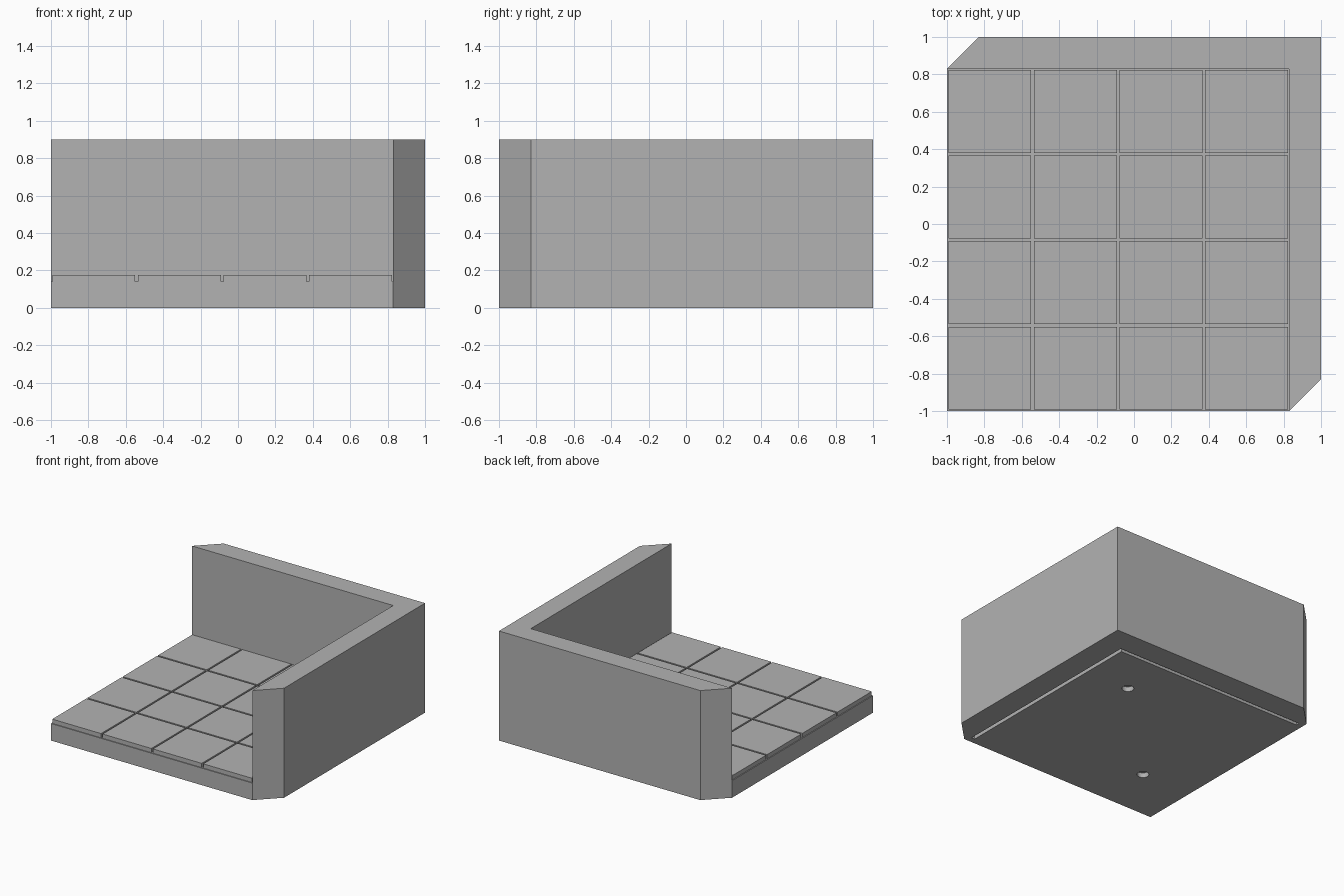
import bpy, bmesh

if "Cube" in bpy.data.objects:
    bpy.data.objects.remove(bpy.data.objects["Cube"])

stone = bpy.data.materials.new("stone_grey")
stone.diffuse_color = (0.45, 0.45, 0.45, 1)
stone.use_nodes = True
stone.node_tree.nodes["Principled BSDF"].inputs["Base Color"].default_value = stone.diffuse_color

FLOOR, JOINT, HEIGHT = 0.175, 0.14, 0.9   # tile top, joint bottom, wall top
INNER = 0.83                              # inside face of the walls
PITCH = (INNER + 1) / 4                   # tile spacing
GAP = 0.014                               # joint width


def prism(name, outline, z0, z1):
    """Extrude a counter-clockwise outline from z0 to z1."""
    bm = bmesh.new()
    face = bm.faces.new([bm.verts.new((x, y, z0)) for x, y in outline])
    top = bmesh.ops.extrude_face_region(bm, geom=[face])["geom"]
    verts = [v for v in top if isinstance(v, bmesh.types.BMVert)]
    bmesh.ops.translate(bm, verts=verts, vec=(0, 0, z1 - z0))
    bmesh.ops.recalc_face_normals(bm, faces=bm.faces)
    mesh = bpy.data.meshes.new(name)
    bm.to_mesh(mesh)
    bm.free()
    obj = bpy.data.objects.new(name, mesh)
    bpy.context.collection.objects.link(obj)
    return obj


def rect(x0, x1, y0, y1):
    return [(x0, y0), (x1, y0), (x1, y1), (x0, y1)]


def cut(target, cutter):
    """Subtract the cutter from the target and remove it."""
    mod = target.modifiers.new("cut", 'BOOLEAN')
    mod.operation, mod.solver, mod.object = 'DIFFERENCE', 'EXACT', cutter
    bpy.context.view_layer.objects.active = target
    bpy.ops.object.modifier_apply(modifier=mod.name)
    bpy.data.objects.remove(cutter)


# Corner block with chamfered wall ends
room = prism("corner_walls_and_floor",
             [(-1, -1), (INNER, -1), (1, -INNER), (1, 1), (-INNER, 1), (-1, INNER)], 0, HEIGHT)

# Open space above the floor, leaving the two walls
cut(room, prism("room_space", rect(-1.2, INNER, -1.2, INNER), FLOOR, 1.2))

# Floor tile joints, half width at the floor edges
for i in range(5):
    c = -1 + i * PITCH
    a = c - GAP / 2 if i else -1.2
    b = min(c + GAP / 2, INNER)
    cut(room, prism("joint_x", rect(a, b, -1.2, INNER), JOINT, 0.3))
    cut(room, prism("joint_y", rect(-1.2, INNER, a, b), JOINT, 0.3))

# L-shaped groove under the floor
cut(room, prism("groove", [(-0.95, 0.77), (0.77, 0.77), (0.77, -0.95),
                           (0.80, -0.95), (0.80, 0.80), (-0.95, 0.80)], -0.1, 0.05))

# Two round sockets under the floor
for p in (0.375, -0.545):
    bpy.ops.mesh.primitive_cylinder_add(vertices=32, radius=0.045, depth=0.14, location=(p, p, -0.03))
    cut(room, bpy.context.object)

room.data.materials.clear()
room.data.materials.append(stone)
for poly in room.data.polygons:
    poly.material_index = 0
